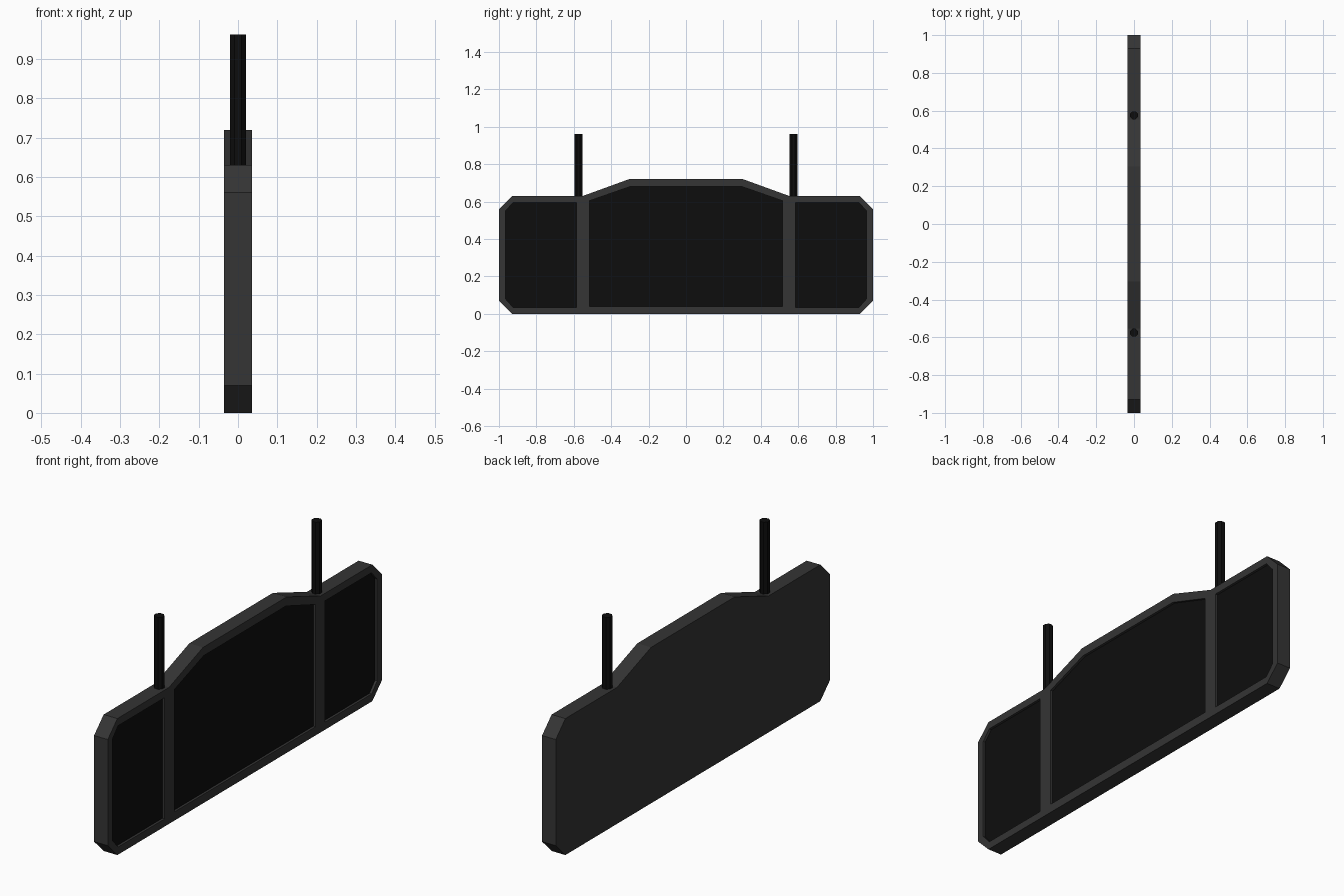
import bpy, bmesh, math

if "Cube" in bpy.data.objects:
    bpy.data.objects.remove(bpy.data.objects["Cube"])

HALF = 0.035      # half thickness of the body
RECESS = 0.012    # depth of the screen recesses


def material(name, value):
    m = bpy.data.materials.new(name)
    m.diffuse_color = (value, value, value, 1)
    m.use_nodes = True
    m.node_tree.nodes["Principled BSDF"].inputs["Base Color"].default_value = m.diffuse_color
    return m


frame_mat = material("dark_grey", 0.035)
black_mat = material("black", 0.004)


def profile_object(name, pts, x0, x1=None, mat=None):
    """Flat yz outline at x0 facing +x, extruded to x1 when given."""
    bm = bmesh.new()
    face = bm.faces.new([bm.verts.new((x0, y, z)) for y, z in pts])
    if x1 is not None:
        ext = bmesh.ops.extrude_face_region(bm, geom=[face], use_keep_orig=True)
        verts = [g for g in ext["geom"] if isinstance(g, bmesh.types.BMVert)]
        bmesh.ops.translate(bm, verts=verts, vec=(x1 - x0, 0, 0))
        bmesh.ops.recalc_face_normals(bm, faces=bm.faces[:])
    else:
        face.normal_update()
        if face.normal.x < 0:
            face.normal_flip()
    me = bpy.data.meshes.new(name)
    bm.to_mesh(me)
    bm.free()
    ob = bpy.data.objects.new(name, me)
    bpy.context.collection.objects.link(ob)
    if mat:
        me.materials.append(mat)
    return ob


def mirrored(half):
    """Complete a +y half outline with its -y reflection."""
    return half + [(-y, z) for y, z in reversed(half)]


# Main body with chamfered corners and raised middle
body = profile_object("body", mirrored([
    (0.93, 0), (1, 0.07), (1, 0.56), (0.93, 0.63), (0.553, 0.63), (0.305, 0.72)]),
    -HALF, HALF, frame_mat)

# Three recessed screens on the +x side
side = [(0.585, 0.035), (0.925, 0.035), (0.965, 0.08),
        (0.965, 0.55), (0.925, 0.595), (0.585, 0.595)]
screens = {
    "centre_screen": mirrored([(0.515, 0.04), (0.515, 0.605), (0.30, 0.68)]),
    "right_screen": side,
    "left_screen": [(-y, z) for y, z in side],
}
for name, pts in screens.items():
    cutter = profile_object(name + "_cutter", pts, HALF - RECESS, HALF + 0.05, frame_mat)
    cutter.hide_render = True
    cutter.hide_viewport = True
    cut = body.modifiers.new(name + "_recess", 'BOOLEAN')
    cut.operation = 'DIFFERENCE'
    cut.solver = 'EXACT'
    cut.object = cutter
    profile_object(name, pts, HALF - RECESS + 0.0008, mat=black_mat)

# Two upright posts on the shoulders
for name, y in (("left_post", -0.575), ("right_post", 0.575)):
    bpy.ops.mesh.primitive_cylinder_add(vertices=8, radius=0.0225, depth=0.335,
                                        location=(0, y, 0.7945),
                                        rotation=(0, 0, math.pi / 8))
    post = bpy.context.object
    post.name = name
    post.data.materials.append(black_mat)
